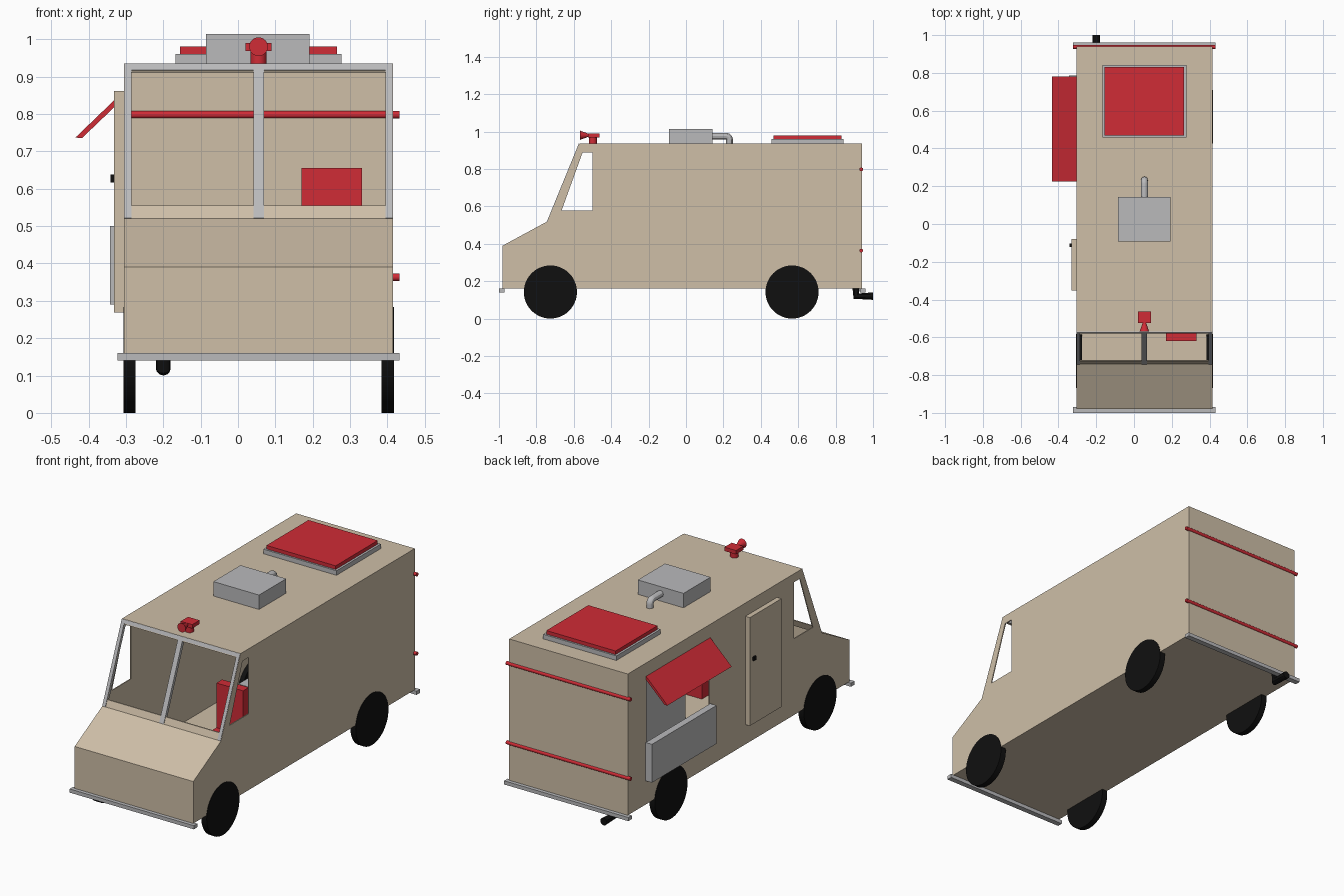
import bpy, bmesh, math
from mathutils import Vector, Matrix

if "Cube" in bpy.data.objects:
    bpy.data.objects.remove(bpy.data.objects["Cube"])


def material(name, rgb):
    m = bpy.data.materials.new(name)
    m.diffuse_color = (*rgb, 1)
    m.use_nodes = True
    m.node_tree.nodes["Principled BSDF"].inputs["Base Color"].default_value = m.diffuse_color
    return m


BEIGE = material("beige paint", (0.62, 0.52, 0.39))
RED = material("red", (0.63, 0.025, 0.037))
GREY = material("grey metal", (0.49, 0.49, 0.50))
BLACK = material("black rubber", (0.005, 0.005, 0.005))


def finish(name, bm, mat):
    bmesh.ops.recalc_face_normals(bm, faces=bm.faces)
    me = bpy.data.meshes.new(name)
    bm.to_mesh(me)
    bm.free()
    ob = bpy.data.objects.new(name, me)
    bpy.context.collection.objects.link(ob)
    me.materials.append(mat)
    return ob


def select(ob):
    bpy.ops.object.select_all(action='DESELECT')
    ob.select_set(True)
    bpy.context.view_layer.objects.active = ob


def box(name, x, y, z, mat):
    bm = bmesh.new()
    bmesh.ops.create_cube(bm, size=1)
    for v in bm.verts:
        v.co = Vector(r[0] + (c + 0.5) * (r[1] - r[0]) for c, r in zip(v.co, (x, y, z)))
    return finish(name, bm, mat)


def prism(name, pts, axis, lo, hi, mat):
    """Extrude a profile along x (points are y,z) or along y (points are x,z)."""
    bm = bmesh.new()
    place = (lambda p: (lo, p[0], p[1])) if axis == 'x' else (lambda p: (p[0], lo, p[1]))
    face = bm.faces.new([bm.verts.new(place(p)) for p in pts])
    ext = bmesh.ops.extrude_face_region(bm, geom=[face])
    step = Vector((hi - lo, 0, 0)) if axis == 'x' else Vector((0, hi - lo, 0))
    bmesh.ops.translate(bm, vec=step, verts=[g for g in ext["geom"] if isinstance(g, bmesh.types.BMVert)])
    return finish(name, bm, mat)


def rod(name, a, b, r1, mat, r2=None, sides=32):
    a, b = Vector(a), Vector(b)
    d = b - a
    bm = bmesh.new()
    rot = d.to_track_quat('Z', 'Y').to_matrix().to_4x4()
    bmesh.ops.create_cone(bm, cap_ends=True, segments=sides, radius1=r1,
                          radius2=r1 if r2 is None else r2, depth=d.length,
                          matrix=Matrix.Translation((a + b) / 2) @ rot)
    ob = finish(name, bm, mat)
    select(ob)
    bpy.ops.object.shade_smooth_by_angle()
    return ob


def pipe(name, pts, r, mat):
    cu = bpy.data.curves.new(name, 'CURVE')
    cu.dimensions = '3D'
    cu.bevel_depth, cu.bevel_resolution, cu.use_fill_caps = r, 4, True
    sp = cu.splines.new('POLY')
    sp.points.add(len(pts) - 1)
    for p, co in zip(sp.points, pts):
        p.co = (*co, 1)
    ob = bpy.data.objects.new(name, cu)
    bpy.context.collection.objects.link(ob)
    cu.materials.append(mat)
    select(ob)
    bpy.ops.object.convert(target='MESH')
    bpy.ops.object.shade_smooth_by_angle()


X0, X1 = -0.305, 0.415
XM = (X0 + X1) / 2

# Hollow van body with cut windscreen, cab windows and serving hatch
body = prism("van_body", [(-0.98, 0.16), (-0.98, 0.39), (-0.74, 0.52), (-0.57, 0.935),
                          (0.94, 0.935), (0.94, 0.16)], 'x', X0, X1, BEIGE)
cutters = [
    prism("windscreen_cutter", [(-0.85, 0.555), (-0.66, 0.555), (-0.53, 0.912), (-0.75, 0.912)],
          'x', X0 + 0.02, X1 - 0.02, BEIGE),
    prism("cab_window_cutter", [(-0.665, 0.578), (-0.5, 0.578), (-0.5, 0.888), (-0.553, 0.888)],
          'x', -0.5, 0.6, BEIGE),
    box("hatch_cutter", (-0.4, -0.2), (0.23, 0.78), (0.49, 0.84), BEIGE)]
select(body)
shell = body.modifiers.new("shell", 'SOLIDIFY')
shell.thickness, shell.offset, shell.use_even_offset = 0.006, -1, True
bpy.ops.object.modifier_apply(modifier="shell")
for c in cutters:
    c.hide_render = True
    cut = body.modifiers.new("cut", 'BOOLEAN')
    cut.operation, cut.solver, cut.object = 'DIFFERENCE', 'EXACT', c
    bpy.ops.object.modifier_apply(modifier="cut")
    bpy.data.objects.remove(c)

# Windscreen frame following the slope
low, high = Vector((-0.74, 0.52)), Vector((-0.57, 0.935))
out = Vector((-0.925, 0.38))


def slope_bar(name, t0, t1, xa, xb):
    a, b = low.lerp(high, t0), low.lerp(high, t1)
    prism(name, [a + out * 0.003, b + out * 0.003, b - out * 0.015, a - out * 0.015],
          'x', xa, xb, GREY)


for name, xa, xb in (("windscreen_pillar_left", X0 + 0.001, X0 + 0.02),
                     ("windscreen_pillar_right", X1 - 0.02, X1 - 0.001),
                     ("windscreen_pillar_centre", XM - 0.014, XM + 0.014)):
    slope_bar(name, 0, 0.96, xa, xb)
slope_bar("windscreen_top_bar", 0.955, 0.998, X0 + 0.001, X1 - 0.001)

# Wheels
for yn, y in (("front", -0.725), ("rear", 0.567)):
    for xn, x in (("left", X0 - 0.002), ("right", X1 - 0.031)):
        rod(f"{yn}_{xn}_wheel", (x, y, 0.142), (x + 0.033, y, 0.142), 0.142, BLACK, sides=48)

# Bumpers, rear rails and exhaust
for n, y in (("front", -1.0), ("rear", 0.93)):
    box(n + "_bumper", (-0.322, 0.432), (y, y + 0.03), (0.14, 0.16), GREY)
for n, z in (("upper", 0.798), ("lower", 0.363)):
    rod(n + "_rear_rail", (-0.322, 0.937, z), (0.432, 0.937, z), 0.01, RED, sides=16)
pipe("exhaust_pipe", [(-0.2, 0.91, 0.165), (-0.2, 0.91, 0.12), (-0.2, 1.0, 0.12)], 0.02, BLACK)

# Roof hatch
box("roof_hatch_base", (-0.167, 0.277), (0.458, 0.842), (0.93, 0.96), GREY)
box("roof_hatch_lid", (-0.155, 0.265), (0.468, 0.832), (0.96, 0.98), RED)

# Roof ventilation unit and its pipe
box("vent_unit", (-0.085, 0.192), (-0.092, 0.143), (0.93, 1.014), GREY)
bend = [(XM, 0.213 + 0.02 * math.sin(t), 0.955 + 0.02 * math.cos(t))
        for t in (i * math.pi / 12 for i in range(7))]
pipe("vent_pipe", [(XM, 0.13, 0.975)] + bend + [(XM, 0.233, 0.93)], 0.018, GREY)

# Roof horn
rod("horn_post", (XM, -0.498, 0.93), (XM, -0.498, 0.975), 0.021, RED)
box("horn_body", (0.02, 0.09), (-0.525, -0.462), (0.969, 0.99), RED)
rod("horn_bell", (XM, -0.568, 0.98), (XM, -0.515, 0.98), 0.025, RED, r2=0.006)

# Side door with handle
box("side_door", (-0.332, X0), (-0.353, -0.08), (0.268, 0.862), BEIGE)
box("door_handle", (-0.341, -0.33), (-0.123, -0.103), (0.617, 0.638), BLACK)

# Serving counter and raised awning
box("serving_counter", (-0.343, X0), (0.225, 0.785), (0.29, 0.50), GREY)
prism("awning", [(-0.305, 0.862), (-0.435, 0.737), (-0.418, 0.735), (-0.305, 0.843)],
      'y', 0.225, 0.782, RED)

# Interior: driver seat and kitchen cabinet
box("seat_base", (0.17, 0.332), (-0.62, -0.38), (0.166, 0.41), RED)
box("seat_back", (0.17, 0.332), (-0.43, -0.38), (0.41, 0.655), RED)
box("kitchen_cabinet", (0.1, 0.405), (-0.14, 0.92), (0.166, 0.52), GREY)
